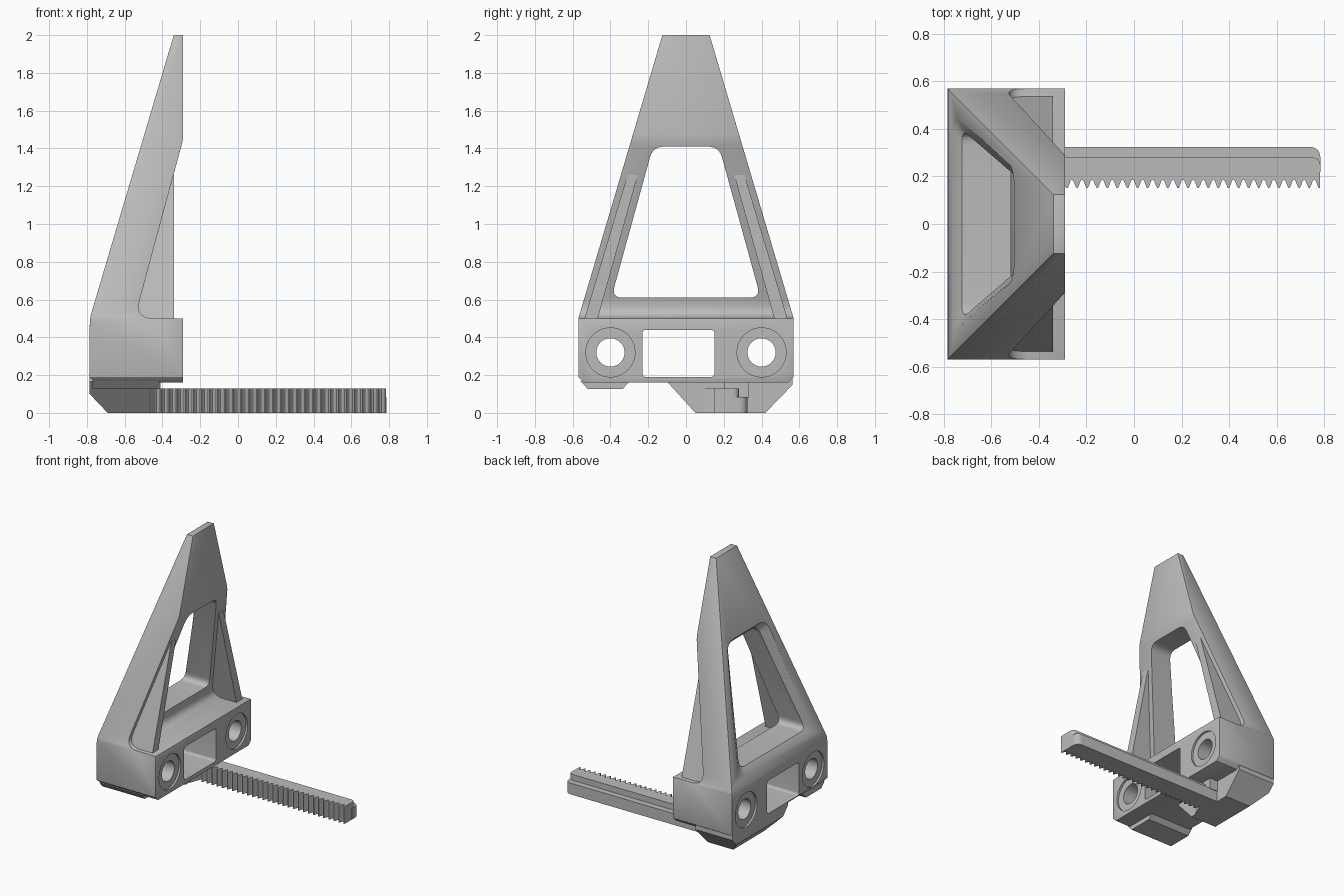
import bpy, bmesh, math

old = bpy.data.objects.get("Cube")
if old:
    bpy.data.objects.remove(old, do_unlink=True)

grey = bpy.data.materials.new("matte_grey")
grey.use_nodes = True
grey.diffuse_color = (0.5, 0.5, 0.5, 1)
grey.node_tree.nodes["Principled BSDF"].inputs["Base Color"].default_value = (0.5, 0.5, 0.5, 1)


def rounded(pts, steps=6):
    """Round each corner that has a third value, the distance to trim."""
    out = []
    for i, p in enumerate(pts):
        if len(p) < 3:
            out.append(p)
            continue
        ends = []
        for q in (pts[i - 1], pts[(i + 1) % len(pts)]):
            t = p[2] / math.dist(p[:2], q[:2])
            ends.append([p[k] + (q[k] - p[k]) * t for k in (0, 1)])
        for s in range(steps + 1):
            t = s / steps
            out.append([(1 - t) ** 2 * ends[0][k] + 2 * t * (1 - t) * p[k] + t * t * ends[1][k]
                        for k in (0, 1)])
    return out


def loft(name, ring_a, ring_b):
    """Solid between two matching rings of 3D points."""
    bm = bmesh.new()
    a = [bm.verts.new(p) for p in ring_a]
    b = [bm.verts.new(p) for p in ring_b]
    bm.faces.new(a)
    bm.faces.new(b[::-1])
    for i in range(len(a)):
        bm.faces.new((a[i - 1], b[i - 1], b[i], a[i]))
    bmesh.ops.recalc_face_normals(bm, faces=bm.faces)
    mesh = bpy.data.meshes.new(name)
    bm.to_mesh(mesh)
    bm.free()
    ob = bpy.data.objects.new(name, mesh)
    bpy.context.collection.objects.link(ob)
    mesh.materials.append(grey)
    return ob


def prism(name, axis, pts, lo, hi):
    """Extrude a profile along one axis; the profile uses the other two."""
    def place(p, d):
        c = [p[0], p[1]]
        c.insert("xyz".index(axis), d)
        return c
    pts = rounded(pts)
    return loft(name, [place(p, lo) for p in pts], [place(p, hi) for p in pts])


def circle(cx, cy, r, n=40):
    return [(cx + r * math.cos(i * math.tau / n), cy + r * math.sin(i * math.tau / n))
            for i in range(n)]


def apply(ob, mod):
    bpy.ops.object.select_all(action='DESELECT')
    bpy.context.view_layer.objects.active = ob
    ob.select_set(True)
    bpy.ops.object.modifier_apply(modifier=mod.name)


def combine(ob, tool, operation='DIFFERENCE'):
    mod = ob.modifiers.new("bool", 'BOOLEAN')
    mod.operation, mod.object, mod.solver = operation, tool, 'EXACT'
    apply(ob, mod)
    bpy.data.objects.remove(tool, do_unlink=True)


def soften(ob, width):
    mod = ob.modifiers.new("bevel", 'BEVEL')
    mod.width, mod.segments, mod.limit_method = width, 2, 'ANGLE'
    mod.angle_limit = math.radians(35)
    apply(ob, mod)


# Body: side outline crossed with the tapering end outline
body = prism("tower_body", 'y', [
    (-.755, .16), (-.785, .19), (-.785, .5, .04), (-.34, 2), (-.29, 2), (-.29, 1.45, .03),
    (-.547, .5, .1), (-.29, .5), (-.29, .16)], -.7, .7)
half = [(.54, .16), (.57, .19), (.57, .5), (.125, 2)]
combine(body, prism("taper", 'x', half + [(-y, z) for y, z in half[::-1]], -1, 0), 'INTERSECT')
soften(body, .01)


# Tapered window through the tower, flared on the sloping side
def window(yb, zb, yt, zt, d):
    return rounded([(-yb, zb, d), (yb, zb, d), (yt, zt, d), (-yt, zt, d)])


def on_slope(loop, x_low, x_high, z_low, z_high):
    return [(x_low + (x_high - x_low) * (z - z_low) / (z_high - z_low), y, z) for y, z in loop]


combine(body, prism("window_cut", 'x', [
    (-.395, .61, .06), (.395, .61, .06), (.175, 1.41, .06), (-.175, 1.41, .06)], -1, 0))
outer = on_slope(window(.46, .57, .235, 1.445, .08), -.765, -.506, .57, 1.445)
inner = on_slope(window(.385, .62, .18, 1.405, .06), -.715, -.47, .62, 1.405)
beyond = [[2 * o - i for o, i in zip(p, q)] for p, q in zip(outer, inner)]
combine(body, loft("flare_cut", beyond, inner))

# Middle tunnel and the two bearing bores
combine(body, prism("tunnel_cut", 'x', [
    (-.23, .19, .02), (.15, .19, .02), (.15, .44, .02), (-.23, .44, .02)], -1, 0))
for side in (-1, 1):
    y = .4 * side
    combine(body, prism("bore_cut", 'x', circle(y, .32, .075), -1, 0))
    for face in (-.785, -.29):
        combine(body, prism("seat_cut", 'x', circle(y, .32, .13), face - .015, face + .015))

# Gusset ribs beside the window
ribs = []
for name, s in (("left_rib", 1), ("right_rib", -1)):
    ribs.append(prism(name, 'x', [(.54 * s, .49), (.47 * s, .49), (.255 * s, 1.26),
                                  (.31 * s, 1.26)], -.53, -.34))

# Underside clamp that holds the rack, with a screw hole
clamp = prism("rack_clamp", 'x', [(-.1, .165), (.05, 0), (.42, 0), (.565, .15), (.565, .19),
                                  (-.1, .19)], -.785, -.475)
combine(clamp, prism("clamp_slope", 'y', [(-.785, .25), (-.785, .1), (-.69, 0), (-.4, 0),
                                          (-.4, .25)], -1, 1), 'INTERSECT')
combine(clamp, prism("screw_cut", 'z', circle(-.6, .23, .05), -.1, .07))

# Low foot pad under the other end
foot = prism("foot_pad", 'x', [(-.56, .17), (-.52, .127), (-.335, .127), (-.295, .17)],
             -.77, -.415)

# Toothed rack: tall toothed strip and a lower lip along its back
pitch, count = .0425, 29
start = .785 - pitch * count
teeth = []
for i in range(count):
    x = start + pitch * i
    teeth += [(x + pitch * f, y) for f, y in
              ((.08, .163), (.24, .182), (.38, .187), (.52, .182), (.7, .163), (.82, .152), (.96, .152))]
strip = prism("rack_teeth", 'z', [(start - .02, .1), (start, .152)] + teeth
              + [(.785, .28, .035), (-.65, .28), (-.65, .1)], 0, .13)
lip = prism("rack_lip", 'z', [(-.65, .24), (.785, .24), (.785, .325, .05), (-.65, .325)], 0, .085)
key = prism("rack_key", 'z', [(-.48, .2), (-.41, .2), (-.41, .33), (-.48, .33)], .08, .17)

# Shading
for ob in [body, clamp, foot, strip, lip, key] + ribs:
    bpy.ops.object.select_all(action='DESELECT')
    bpy.context.view_layer.objects.active = ob
    ob.select_set(True)
    bpy.ops.object.shade_smooth_by_angle(angle=math.radians(30))
